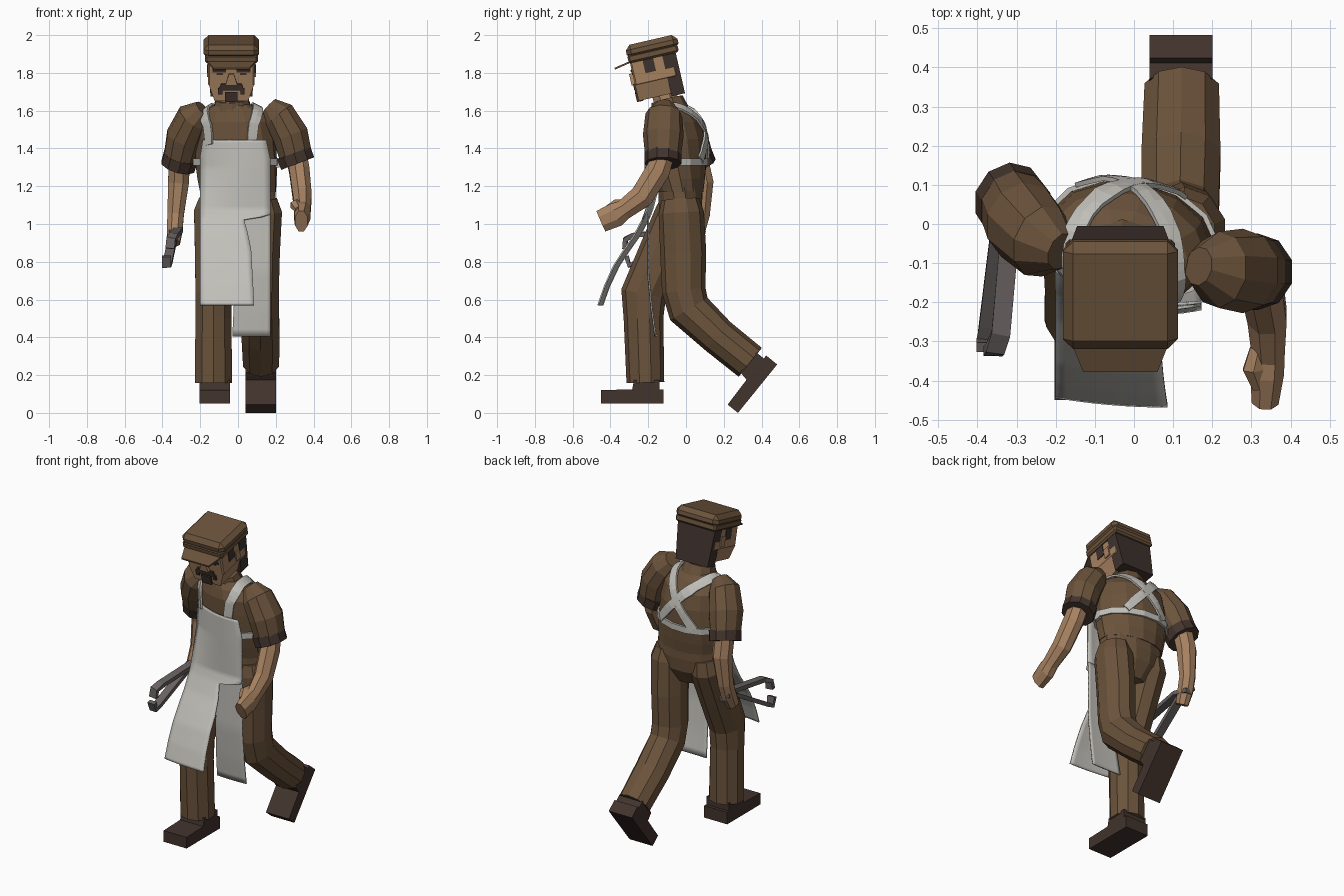
import bpy, bmesh, math
from mathutils import Vector, Matrix

if "Cube" in bpy.data.objects:
    bpy.data.objects.remove(bpy.data.objects["Cube"])

def material(name, rgb):
    m = bpy.data.materials.new(name)
    m.diffuse_color = (*rgb, 1)
    m.use_nodes = True
    m.node_tree.nodes["Principled BSDF"].inputs["Base Color"].default_value = m.diffuse_color
    return m

BROWN = material("brown cloth", (0.146, 0.086, 0.044))
DARK = material("dark leather", (0.054, 0.033, 0.026))
HAIR = material("dark hair", (0.048, 0.031, 0.026))
SKIN = material("skin", (0.380, 0.220, 0.118))
LINEN = material("pale linen", (0.53, 0.52, 0.48))
IRON = material("grey iron", (0.140, 0.120, 0.120))

def finish(bm, name, mat, matrix=None):
    bmesh.ops.recalc_face_normals(bm, faces=bm.faces[:])
    me = bpy.data.meshes.new(name)
    bm.to_mesh(me)
    bm.free()
    me.materials.append(mat)
    ob = bpy.data.objects.new(name, me)
    bpy.context.collection.objects.link(ob)
    if matrix:
        ob.matrix_world = matrix
    return ob

def loft(name, rings, mat, sides=10, horizontal=False):
    """Tube through rings (x, y, z, rx, ry, yaw degrees)."""
    bm = bmesh.new()
    pts = [Vector(r[:3]) for r in rings]
    loops = []
    for i, r in enumerate(rings):
        d1 = (pts[i] - pts[max(i - 1, 0)]).normalized()
        d2 = (pts[min(i + 1, len(pts) - 1)] - pts[i]).normalized()
        t = Vector((0, 0, 1)) if horizontal else (d1 + d2).normalized()
        yaw = math.radians(r[5]) if len(r) > 5 else 0
        u = Vector((math.cos(yaw), math.sin(yaw), 0))
        u = (u - t * u.dot(t)).normalized()
        v = t.cross(u)
        ry = r[4] if len(r) > 4 else r[3]
        loop = []
        for k in range(sides):
            a = 2 * math.pi * (k + 0.5) / sides
            loop.append(bm.verts.new(pts[i] + u * r[3] * math.cos(a) + v * ry * math.sin(a)))
        loops.append(loop)
    for a, b in zip(loops, loops[1:]):
        for k in range(sides):
            j = (k + 1) % sides
            bm.faces.new((a[k], a[j], b[j], b[k]))
    bm.faces.new(loops[0])
    bm.faces.new(loops[-1])
    return finish(bm, name, mat)

def box(name, lo, hi, mat, matrix=None, bottom=1, bevel=0, top=1):
    lo, hi = Vector(lo), Vector(hi)
    c, s = (lo + hi) / 2, hi - lo
    bm = bmesh.new()
    bmesh.ops.create_cube(bm, size=1)
    for v in bm.verts:
        k = bottom if v.co.z < 0 else top
        v.co = Vector((c.x + v.co.x * s.x * k, c.y + v.co.y * s.y, c.z + v.co.z * s.z))
    if bevel:
        bmesh.ops.bevel(bm, geom=bm.edges[:], offset=bevel, segments=1, affect='EDGES')
    return finish(bm, name, mat, matrix)

def interp(table, t):
    if t >= table[0][0]:
        return table[0][1]
    for (a, va), (b, vb) in zip(table, table[1:]):
        if t >= b:
            return va + (vb - va) * (a - t) / (a - b)
    return table[-1][1]

# Torso: trousers seat and twisted shirt
loft("trouser_seat", [(0, -.03, .95, .09, .06), (0, -.03, 1.04, .185, .112), (0, -.03, 1.12, .207, .12),
                      (0, -.03, 1.22, .2, .118, -4)], BROWN, 12, True)
shirt = loft("shirt", [(0, -.03, 1.17, .205, .122, -4), (-.005, -.035, 1.24, .213, .136, -7),
                       (-.01, -.04, 1.33, .22, .148, -11), (-.01, -.047, 1.45, .212, .15, -13),
                       (-.015, -.06, 1.54, .2, .138, -14), (-.02, -.075, 1.595, .16, .11, -14),
                       (-.03, -.09, 1.635, .09, .085, -10)], BROWN, 14, True)
loft("collar", [(-.03, -.085, 1.6, .11, .1), (-.033, -.1, 1.66, .09, .085)], BROWN, 10)
loft("neck", [(-.03, -.09, 1.6, .07), (-.035, -.125, 1.72, .07)], SKIN, 8)

# Legs: front leg planted, back leg pushing off
loft("front_leg", [(-.125, -.03, 1.13, .085, .1), (-.13, -.04, 1.06, .108, .122), (-.13, -.13, .85, .103, .12),
                   (-.13, -.225, .63, .1, .12), (-.13, -.225, .5, .1, .105), (-.13, -.215, .16, .104, .1)], BROWN)
loft("back_leg", [(.125, -.03, 1.13, .085, .1), (.13, -.025, 1.06, .108, .12), (.122, -.015, .85, .105, .122),
                  (.118, -.012, .65, .103, .116), (.118, .015, .55, .103, .115),
                  (.12, .17, .405, .106, .1), (.122, .34, .268, .1, .098)], BROWN)

# Shoes: side profile extruded in x, toe bottom at the origin
def shoe(name, origin, angle):
    bm = bmesh.new()
    prof = [(0, 0), (.33, 0), (.33, .075), (.31, .075), (.31, .125), (.175, .125), (.165, .075), (0, .07)]
    bm.faces.new([bm.verts.new((-.08, y, z)) for y, z in prof])
    ext = bmesh.ops.extrude_face_region(bm, geom=bm.faces[:])
    bmesh.ops.translate(bm, vec=(.16, 0, 0), verts=[g for g in ext["geom"] if isinstance(g, bmesh.types.BMVert)])
    finish(bm, name, DARK, Matrix.Translation(origin) @ Matrix.Rotation(math.radians(angle), 4, 'X'))

shoe("front_shoe", (-.123, -.45, .05), 0)
shoe("back_shoe", (.12, .275, 0), 51)

# Arms: sleeves, rolled cuffs, forearms and hands
loft("right_sleeve", [(-.185, -.07, 1.61, .05), (-.235, -.045, 1.565, .09, .1), (-.283, .005, 1.46, .1, .11),
                      (-.312, .055, 1.33, .088, .095)], BROWN)
loft("left_sleeve", [(.165, -.108, 1.625, .05), (.217, -.117, 1.575, .09, .098), (.278, -.12, 1.47, .1, .108),
                     (.311, -.122, 1.34, .09, .092)], BROWN)
loft("right_cuff", [(-.302, .042, 1.36, .096, .1), (-.318, .064, 1.305, .094, .1)], DARK)
loft("left_cuff", [(.295, -.122, 1.375, .1, .098), (.316, -.122, 1.32, .098, .098)], DARK)
loft("right_forearm", [(-.31, .06, 1.35, .06), (-.315, .09, 1.22, .06), (-.33, .08, 1.05, .047, .05),
                       (-.335, .055, .97, .045, .052), (-.34, .02, .90, .035, .045)], SKIN, 8)
loft("left_forearm", [(.31, -.12, 1.36, .06), (.325, -.15, 1.28, .058, .07), (.34, -.235, 1.145, .054, .068),
                      (.343, -.33, 1.075, .045, .057), (.34, -.37, 1.05, .047, .07),
                      (.335, -.45, 1.015, .037, .064)], SKIN, 8)
loft("left_thumb", [(.318, -.32, 1.105, .025), (.305, -.37, 1.1, .03), (.322, -.415, 1.075, .022)], SKIN, 6)

# Tongs held in the right hand
for nm, path in {"upper": [(-.325, .10, .95), (-.315, .0, .97), (-.34, -.28, .94), (-.355, -.32, .92), (-.36, -.325, .87)],
                 "lower": [(-.345, .10, .985), (-.34, .0, .95), (-.372, -.26, .80), (-.378, -.30, .78), (-.378, -.315, .83)]}.items():
    loft("tongs_" + nm, [(*p, .034, .018) for p in path], IRON, 4)

# Apron: bib running down into the front panel, second panel behind the slit
def sheet(name, z0, z1, left, right, swing, rows=18, cols=10):
    bm = bmesh.new()
    grid = []
    for i in range(rows + 1):
        z = z0 + (z1 - z0) * i / rows
        xl, xr = interp(left, z), interp(right, z)
        k = interp([(1.3, 1), (1.08, .35), (.6, .25)], z)
        row = []
        for j in range(cols + 1):
            x = xl + (xr - xl) * j / cols
            row.append(bm.verts.new((x, -.207 + k * (-.2 * x + 1.2 * x * x) + interp(swing, z), z)))
        grid.append(row)
    for a, b in zip(grid, grid[1:]):
        for j in range(cols):
            bm.faces.new((a[j], a[j + 1], b[j + 1], b[j])).smooth = True
    ob = finish(bm, name, LINEN)
    mod = ob.modifiers.new("thickness", 'SOLIDIFY')
    mod.thickness, mod.offset = .008, 0

sheet("apron_bib_and_front_panel", 1.445, .57, [(1.445, -.185), (1.35, -.2)],
      [(1.445, .15), (1.34, .172), (1.04, .172), (1.03, .03), (.95, .052), (.86, .07), (.57, .086)],
      [(1.08, 0), (1.03, -.018), (.94, -.065), (.86, -.12), (.78, -.172), (.67, -.222), (.57, -.256)], 60)
sheet("apron_back_panel", 1.09, .405, [(1.03, .0), (.405, -.03)], [(2, .172)],
      [(1.09, .006), (.75, .006), (.55, .025), (.405, .045)])

# Straps: ribbons wrapped onto the shirt, crossing at the back
def strap(name, pts, width=.052):
    pts = [Vector(p) for p in pts]
    path = [a.lerp(b, i / 5) for a, b in zip(pts, pts[1:]) for i in range(5)] + [pts[-1]]
    bm = bmesh.new()
    rows = []
    for i, p in enumerate(path):
        t = path[min(i + 1, len(path) - 1)] - path[max(i - 1, 0)]
        s = t.cross(p - Vector((-.01, -.05, 1.42))).normalized() * width / 2
        rows.append([bm.verts.new(p + s * k) for k in (-1, 0, 1)])
    for a, b in zip(rows, rows[1:]):
        for j in range(2):
            bm.faces.new((a[j], a[j + 1], b[j + 1], b[j]))
    ob = finish(bm, name, LINEN)
    wrap = ob.modifiers.new("wrap", 'SHRINKWRAP')
    wrap.target, wrap.wrap_mode, wrap.offset = shirt, 'ABOVE_SURFACE', .013
    mod = ob.modifiers.new("thickness", 'SOLIDIFY')
    mod.thickness, mod.offset = .012, 0

strap("right_strap", [(-.155, -.16, 1.42), (-.165, -.15, 1.52), (-.155, -.06, 1.61), (-.12, .02, 1.59),
                      (.0, .1, 1.48), (.13, .09, 1.34)])
strap("left_strap", [(.075, -.22, 1.42), (.085, -.21, 1.53), (.1, -.12, 1.62), (.08, -.01, 1.6),
                     (-.01, .11, 1.48), (-.13, .11, 1.34)])
loft("waist_strap", [(-.01, -.04, 1.31, .231, .16, -11), (-.01, -.04, 1.348, .231, .16, -11)], LINEN, 14, True)
box("strap_knot", (.19, -.09, 1.3), (.22, -.05, 1.35), LINEN)

# Head, built in its own frame and tipped forward
HEAD = Matrix.Translation((-.035, -.146, 1.778)) @ Matrix.Rotation(math.radians(13), 4, 'X')
def head_box(name, lo, hi, mat, **kw):
    return box(name, lo, hi, mat, HEAD, **kw)

head_box("face", (-.123, -.13, -.02), (.123, .1, .13), SKIN, bevel=.008)
head_box("jaw", (-.12, -.13, -.1), (.12, .09, -.012), SKIN, bottom=.74)
head_box("hair_back", (-.13, .045, -.115), (.13, .118, .115), HAIR, bottom=.85)
head_box("nose", (-.032, -.148, -.012), (.032, -.125, .05), SKIN, top=.4)
head_box("moustache", (-.068, -.14, -.042), (.068, -.115, -.006), HAIR, top=.8)
head_box("goatee", (-.033, -.14, -.104), (.033, -.105, -.05), HAIR)
for side, s in (("right", -1), ("left", 1)):
    def pair(name, x0, x1, y0, y1, z0, z1, mat):
        a, b = sorted((s * x0, s * x1))
        head_box(side + "_" + name, (a, y0, z0), (b, y1, z1), mat)
    pair("brow", .028, .1, -.136, -.125, .056, .07, HAIR)
    pair("eye", .045, .08, -.133, -.125, .042, .052, DARK)
    pair("sideburn", .12, .127, -.062, -.005, .035, .11, HAIR)
    pair("moustache_end", .048, .07, -.138, -.11, -.062, -.03, HAIR)
    pair("ear", .12, .13, .0, .04, .0, .06, SKIN)

# Flat cap with band and visor
head_box("cap_band", (-.14, -.136, .105), (.14, .136, .15), BROWN, bevel=.01)
head_box("cap_crown", (-.147, -.137, .125), (.147, .144, .201), BROWN, bevel=.026)
bm = bmesh.new()
for z in (0, -.01):
    bm.faces.new([bm.verts.new((x, y, zz + z)) for x, y, zz in
                  ((-.13, -.12, .118), (-.095, -.215, .1), (.095, -.215, .1), (.13, -.12, .118))])
bmesh.ops.bridge_loops(bm, edges=bm.edges[:])
finish(bm, "cap_visor", BROWN, HEAD)
